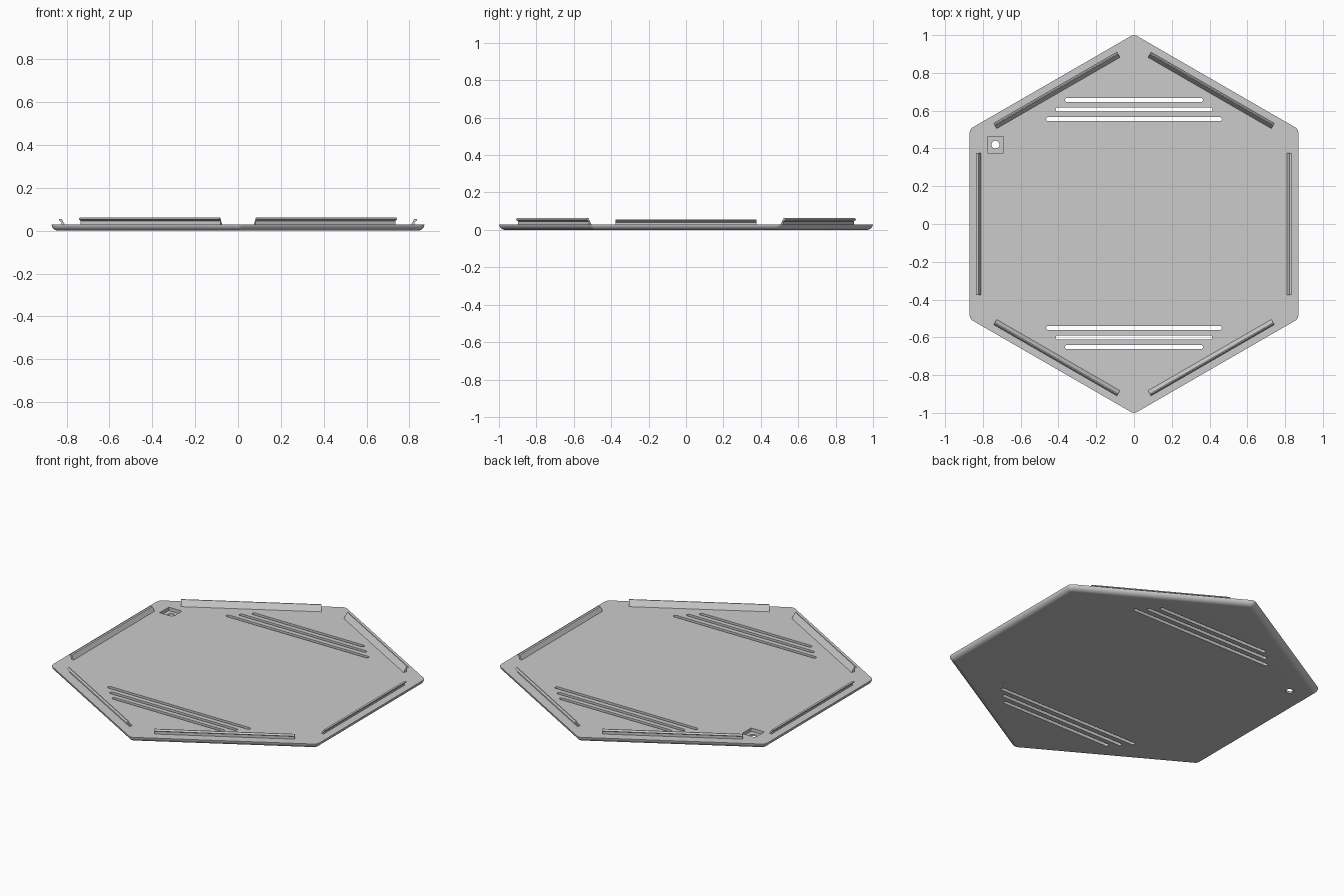
import bpy, bmesh
from math import sin, cos, pi, radians
from mathutils import Matrix

cube = bpy.data.objects.get("Cube")
if cube:
    bpy.data.objects.remove(cube, do_unlink=True)

THICK = 0.03        # plate thickness
APOTHEM = 0.87      # centre to flat side
ROUND = 0.035       # corner and lower edge rounding

grey = bpy.data.materials.new("light grey plastic")
grey.use_nodes = True
grey.diffuse_color = (0.6, 0.6, 0.6, 1)
grey.node_tree.nodes["Principled BSDF"].inputs["Base Color"].default_value = (0.6, 0.6, 0.6, 1)


def make_object(name, bm):
    bmesh.ops.recalc_face_normals(bm, faces=bm.faces)
    mesh = bpy.data.meshes.new(name)
    bm.to_mesh(mesh)
    bm.free()
    mesh.materials.append(grey)
    obj = bpy.data.objects.new(name, mesh)
    bpy.context.collection.objects.link(obj)
    return obj


def loft(bm, rings):
    """Skin a stack of equal point rings and cap both ends."""
    loops = [[bm.verts.new(p) for p in ring] for ring in rings]
    for a, b in zip(loops, loops[1:]):
        for i in range(len(a)):
            j = (i + 1) % len(a)
            bm.faces.new((a[i], a[j], b[j], b[i]))
    bm.faces.new(loops[0][::-1])
    bm.faces.new(loops[-1])


def hexagon(radius, z, steps=8):
    """Hexagon with rounded corners; corner centres stay fixed."""
    reach = (APOTHEM - ROUND) / cos(pi / 6)
    points = []
    for k in range(6):
        corner = radians(30 + 60 * k)
        for s in range(steps + 1):
            a = corner + radians(60) * (s / steps - 0.5)
            points.append((reach * cos(corner) + radius * cos(a),
                           reach * sin(corner) + radius * sin(a), z))
    return points


def slot(half, y, radius, x=0, steps=12):
    """Outline of a round-ended slot; half = radius gives a circle."""
    points = []
    for side in (0, 1):
        for s in range(steps + 1):
            a = -pi / 2 + pi * side + pi * s / steps
            cx = (half - radius) * (1 - 2 * side)
            points.append((x + cx + radius * cos(a), y + radius * sin(a)))
    return points


def prism(bm, outline, z0, z1):
    loft(bm, [[(x, y, z) for x, y in outline] for z in (z0, z1)])


# Plate with rounded underside edge
bm = bmesh.new()
rings = []
for i in range(9):
    a = pi / 2 * i / 8
    rings.append(hexagon(0.002 + (ROUND - 0.002) * sin(a), THICK * (1 - cos(a))))
loft(bm, rings)
plate = make_object("base_plate", bm)

# Cutter for the vent slots and the round hole
bm = bmesh.new()
for y, half in ((0.555, 0.465), (0.606, 0.415), (0.656, 0.365)):
    for outline_y in (y, 0.005 - y):
        prism(bm, slot(half, outline_y, 0.011), -0.05, 0.1)
HOLE_X, HOLE_Y = -0.733, 0.42
bm_hole = bmesh.new()
prism(bm_hole, [(HOLE_X + 0.021 * cos(pi * i / 12), HOLE_Y + 0.021 * sin(pi * i / 12))
                for i in range(24)], -0.05, 0.1)
cutters = [make_object("slot_cutter", bm), make_object("hole_cutter", bm_hole)]

# Cutter for the square recess around the hole
bm = bmesh.new()
h = 0.043
prism(bm, [(HOLE_X + sx * h, HOLE_Y + sy * h)
           for sx, sy in ((-1, -1), (1, -1), (1, 1), (-1, 1))], 0.01, 0.1)
cutters.append(make_object("recess_cutter", bm))

bpy.ops.object.select_all(action="DESELECT")
bpy.context.view_layer.objects.active = plate
plate.select_set(True)
for cutter in cutters:
    mod = plate.modifiers.new("cut", "BOOLEAN")
    mod.object = cutter
    mod.operation = "DIFFERENCE"
    mod.solver = "EXACT"
    bpy.ops.object.modifier_apply(modifier=mod.name)
    bpy.data.objects.remove(cutter, do_unlink=True)
bpy.ops.object.shade_smooth_by_angle(angle=radians(30))

# Hooked clips along the six sides: (distance from centre, height)
tall = [(0.80, 0.028), (0.821, 0.063), (0.826, 0.063), (0.833, 0.054),
        (0.818, 0.046), (0.818, 0.028)]
low = [(0.808, 0.028), (0.823, 0.055), (0.836, 0.055), (0.836, 0.049),
       (0.824, 0.04), (0.824, 0.028)]
names = ["left_clip", "back_left_clip", "back_right_clip",
         "right_clip", "front_right_clip", "front_left_clip"]
for k, name in enumerate(names):
    profile = low if k % 3 == 0 else tall
    bm = bmesh.new()
    loft(bm, [[(d, y, z) for d, z in profile] for y in (-0.377, 0.377)])
    bm.transform(Matrix.Rotation(radians(60 * k), 4, "Z"))
    make_object(name, bm)
